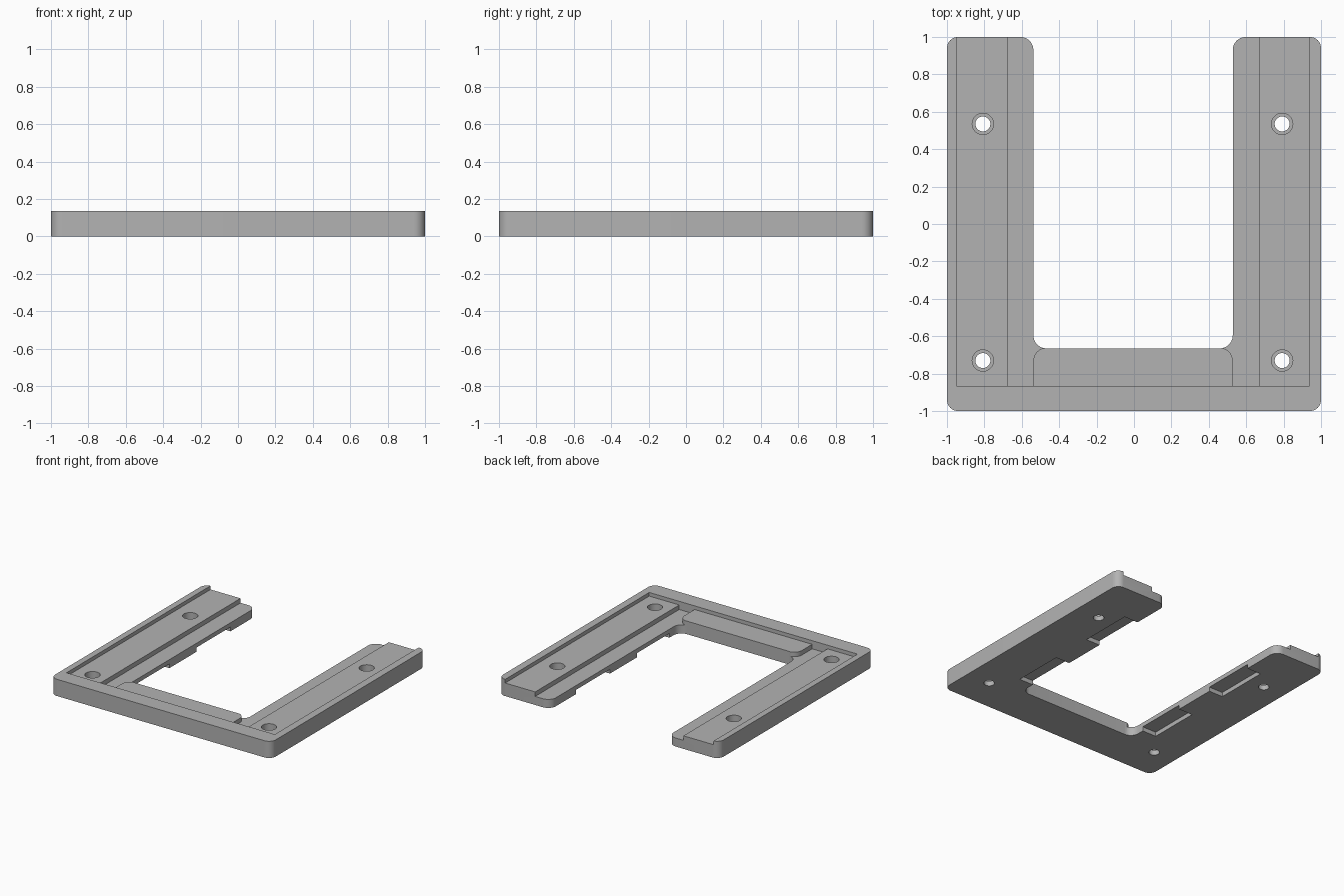
import bpy
import bmesh
from math import cos, sin, pi
from mathutils import Vector

old = bpy.data.objects.get("Cube")
if old:
    bpy.data.objects.remove(old, do_unlink=True)

HEIGHT, STRIP_Z, SHELF_Z, NOTCH_Z = 0.137, 0.107, 0.07, 0.035
MID = -0.005                       # the inner features sit slightly off centre
INNER, STRIP_IN, STRIP_OUT = 0.533, 0.672, 0.944
BAR_BACK, RIM_BACK = -0.665, -0.865

grey = bpy.data.materials.new("plain_grey")
grey.use_nodes = True
colour = (0.45, 0.45, 0.45, 1)
grey.diffuse_color = colour
grey.node_tree.nodes["Principled BSDF"].inputs["Base Color"].default_value = colour


def rounded(corners, steps=10):
    """Turn (x, y, radius) right-angle corners into an outline with arcs."""
    out = []
    for i, (x, y, r) in enumerate(corners):
        p = Vector((x, y))
        if not r:
            out.append(p)
            continue
        u = (Vector(corners[i - 1][:2]) - p).normalized()
        v = (Vector(corners[(i + 1) % len(corners)][:2]) - p).normalized()
        for k in range(steps + 1):
            t = pi / 2 * k / steps
            out.append(p + r * (u + v - v * cos(t) - u * sin(t)))
    return out


def prism(name, outline, z0, z1):
    bm = bmesh.new()
    face = bm.faces.new([bm.verts.new((p[0], p[1], z0)) for p in outline])
    top = bmesh.ops.extrude_face_region(bm, geom=[face])["geom"]
    moved = [g for g in top if isinstance(g, bmesh.types.BMVert)]
    bmesh.ops.translate(bm, verts=moved, vec=(0, 0, z1 - z0))
    bmesh.ops.recalc_face_normals(bm, faces=bm.faces)
    mesh = bpy.data.meshes.new(name)
    bm.to_mesh(mesh)
    bm.free()
    mesh.materials.append(grey)
    obj = bpy.data.objects.new(name, mesh)
    bpy.context.collection.objects.link(obj)
    return obj


def box(name, x0, x1, y0, y1, z0, z1):
    return prism(name, [(x0, y0), (x1, y0), (x1, y1), (x0, y1)], z0, z1)


def cylinder(name, x, y, r, z0, z1, sides=40):
    ring = [(x + r * cos(2 * pi * k / sides), y + r * sin(2 * pi * k / sides))
            for k in range(sides)]
    return prism(name, ring, z0, z1)


def cut(target, cutter):
    mod = target.modifiers.new("cut", "BOOLEAN")
    mod.operation, mod.solver, mod.object = "DIFFERENCE", "EXACT", cutter
    cutter.hide_render = True
    bpy.context.view_layer.objects.active = target
    bpy.ops.object.modifier_apply(modifier=mod.name)
    bpy.data.objects.remove(cutter, do_unlink=True)


# U-shaped frame
left, right = MID - INNER, MID + INNER
frame = prism("mounting_frame", rounded([
    (-1, -1, 0.06), (1, -1, 0.06), (1, 1, 0.06), (right, 1, 0.07),
    (right, BAR_BACK, 0.07), (left, BAR_BACK, 0.07), (left, 1, 0.07), (-1, 1, 0.06)]),
    0, HEIGHT)

# Recess inside the outer rim
cut(frame, box("rim_recess", MID - STRIP_OUT, MID + STRIP_OUT, RIM_BACK, 1.2,
               STRIP_Z, 0.3))

# Lower shelf along the inner edges, leaving the front bar standing
bar = BAR_BACK + 0.003
cut(frame, prism("shelf_recess", rounded([
    (MID - STRIP_IN, RIM_BACK, 0), (left, RIM_BACK, 0), (left, bar, 0.07),
    (right, bar, 0.07), (right, RIM_BACK, 0), (MID + STRIP_IN, RIM_BACK, 0),
    (MID + STRIP_IN, 1.2, 0), (MID - STRIP_IN, 1.2, 0)]), SHELF_Z, 0.3))

for side in (-1, 1):
    # Notches under the inner edges of the arms
    xs = sorted((MID + side * 0.4, MID + side * (INNER + 0.125)))
    for y0, y1 in ((-0.54, -0.12), (0.23, 0.67)):
        cut(frame, box("notch", *xs, y0, y1, -0.1, NOTCH_Z))
    # Counterbored screw holes
    for y in (-0.73, 0.535):
        x = MID - 0.003 + side * 0.8
        cut(frame, cylinder("screw_hole", x, y, 0.04, -0.1, 0.3))
        cut(frame, cylinder("counterbore", x, y, 0.057, 0.04, 0.3))

# Smooth the arcs, keep edges sharp
bpy.ops.object.select_all(action="DESELECT")
frame.select_set(True)
bpy.context.view_layer.objects.active = frame
bpy.ops.object.shade_smooth_by_angle(angle=pi / 6)
